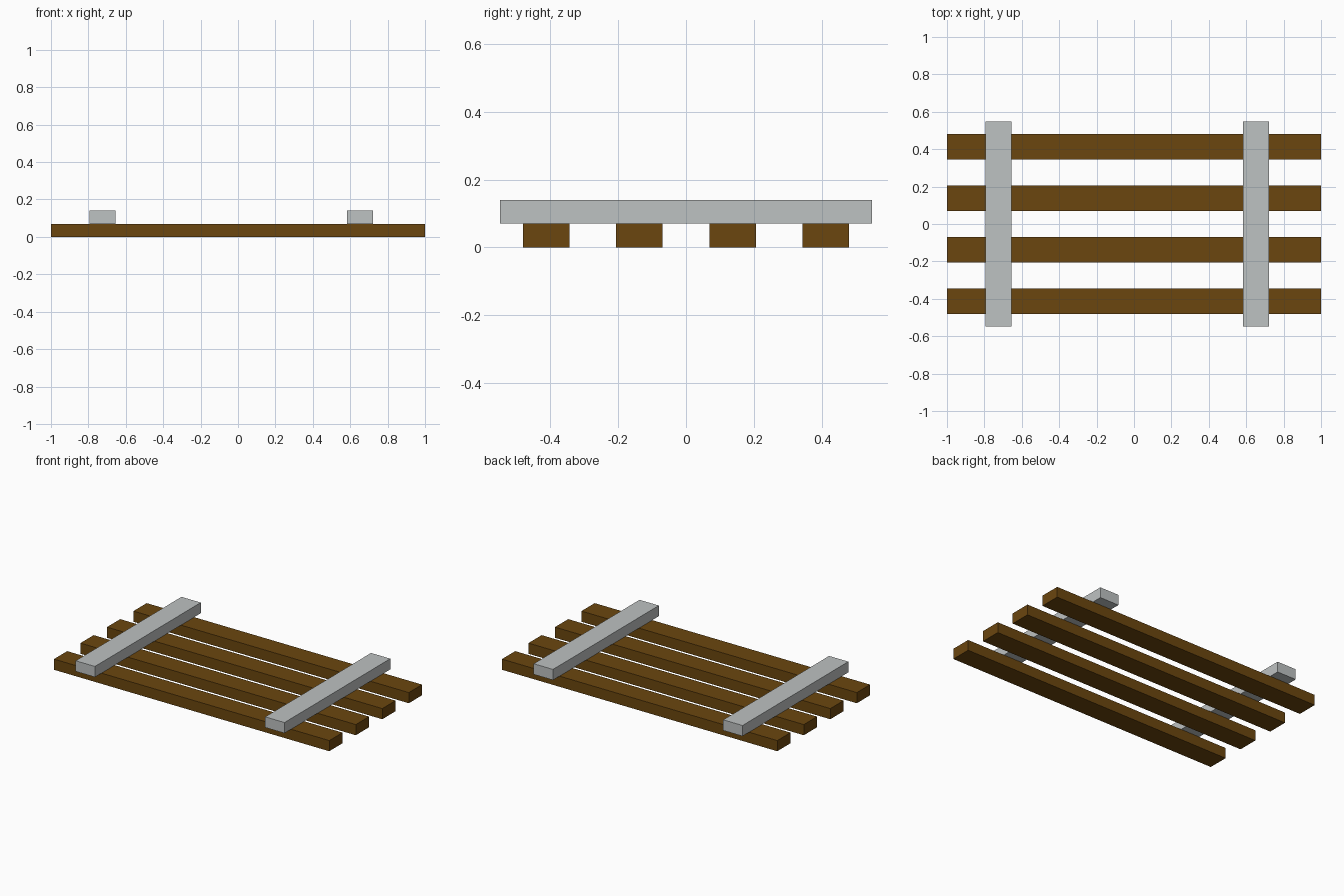
import bpy

cube = bpy.data.objects.get("Cube")
if cube:
    bpy.data.objects.remove(cube, do_unlink=True)


def make_material(name, rgb):
    mat = bpy.data.materials.new(name)
    mat.use_nodes = True
    color = (*rgb, 1.0)
    mat.diffuse_color = color
    bsdf = next(n for n in mat.node_tree.nodes if n.type == 'BSDF_PRINCIPLED')
    bsdf.inputs["Base Color"].default_value = color
    return mat


def add_beam(name, center, size, mat):
    bpy.ops.mesh.primitive_cube_add(size=1, location=center)
    beam = bpy.context.object
    beam.name = name
    beam.scale = size
    bpy.ops.object.transform_apply(location=False, rotation=False, scale=True)
    beam.data.materials.append(mat)
    return beam


wood = make_material("brown wood", (0.147, 0.061, 0.0045))
metal = make_material("light grey metal", (0.515, 0.539, 0.539))

BEAM_W, BEAM_H = 0.137, 0.07
SPACING = 0.275

# Four long wooden sleepers lying on the ground
for i in range(4):
    y = (i - 1.5) * SPACING
    add_beam(f"wooden_sleeper_{i + 1}", (0, y, BEAM_H / 2),
             (2.0, BEAM_W, BEAM_H), wood)

# Two grey rails resting across the sleepers
for name, x in (("right_rail", -0.725), ("left_rail", 0.652)):
    add_beam(name, (x, 0, BEAM_H * 1.5), (0.14, 1.098, BEAM_H), metal)
